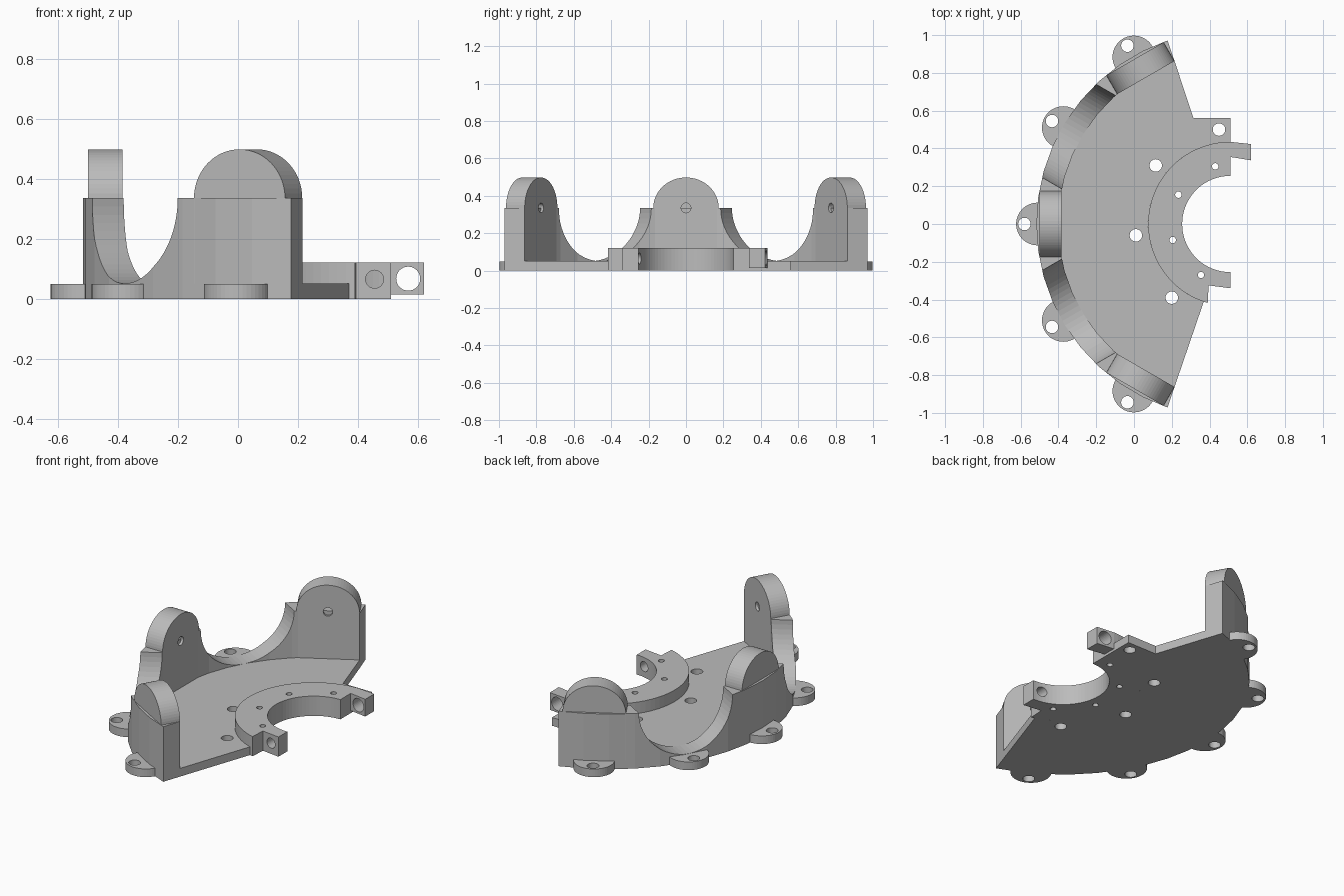
import bpy
from math import cos, sin, radians
from mathutils import Matrix, Vector

if "Cube" in bpy.data.objects:
    bpy.data.objects.remove(bpy.data.objects["Cube"])

grey = bpy.data.materials.new("plain grey")
grey.use_nodes = True
grey.diffuse_color = (0.5, 0.5, 0.5, 1)
grey.node_tree.nodes["Principled BSDF"].inputs["Base Color"].default_value = (0.5, 0.5, 0.5, 1)

# Shared dimensions
HUB = Vector((0.51, 0, 0))
PLATE, RING_TOP, SHOULDER = 0.05, 0.12, 0.335
BORE, RING_R, WALL_IN, WALL_OUT = 0.255, 0.435, 0.912, 1.027
END = 108.9
PADS = (120, 180, 240)
FLAT = Matrix.Identity(4)


def arc(r, a, b, n, c=HUB):
    """Points on an arc from angle a to angle b."""
    angles = [radians(a + (b - a) * i / n) for i in range(n + 1)]
    return [(c[0] + r * cos(t), c[1] + r * sin(t)) for t in angles]


def circle(r, c, n=32):
    return arc(r, 0, 360, n, c)[:-1]


def radial_frame(deg):
    """Local x is tangent, local y is up, local z points away from the hub."""
    out = Vector((cos(radians(deg)), sin(radians(deg)), 0))
    up = Vector((0, 0, 1))
    m = Matrix((up.cross(out), up, out)).transposed().to_4x4()
    m.translation = HUB
    return m


def polar(r, deg):
    return (HUB.x + r * cos(radians(deg)), r * sin(radians(deg)))


def prism(name, outline, lo, hi, frame=FLAT):
    """Extrude an outline from lo to hi along the frame's z axis."""
    n = len(outline)
    verts = [frame @ Vector((x, y, z)) for z in (lo, hi) for x, y in outline]
    faces = [tuple(reversed(range(n))), tuple(range(n, 2 * n))]
    faces += [(i, (i + 1) % n, (i + 1) % n + n, i + n) for i in range(n)]
    area = sum(outline[i - 1][0] * outline[i][1] - outline[i][0] * outline[i - 1][1] for i in range(n))
    if area < 0:
        faces = [f[::-1] for f in faces]
    mesh = bpy.data.meshes.new(name)
    mesh.from_pydata(verts, [], faces)
    mesh.materials.append(grey)
    obj = bpy.data.objects.new(name, mesh)
    bpy.context.collection.objects.link(obj)
    return obj


def combine(target, tool, operation):
    """Apply a boolean and discard the tool."""
    mod = target.modifiers.new("boolean", 'BOOLEAN')
    mod.operation, mod.solver, mod.object = operation, 'EXACT', tool
    bpy.context.view_layer.objects.active = target
    bpy.ops.object.modifier_apply(modifier=mod.name)
    bpy.data.objects.remove(tool)


def drill(target, r, centre, lo=-0.1, hi=0.3, frame=FLAT):
    combine(target, prism("drill", circle(r, centre), lo, hi, frame), 'DIFFERENCE')


# Floor plate with its square corner tab
floor = prism("base_plate",
              arc(WALL_IN, END, 360 - END, 18) + arc(RING_R, 360 - END, 90, 40)
              + [(0.51, 0.56), (0.315, 0.56)], 0, PLATE)
for spot in ((0.115, 0.31), (0.01, -0.06), (0.2, -0.39), (0.45, 0.5)):
    drill(floor, 0.033, spot)

# Rim wall with round scoops between the pads
wall = prism("rim_wall", arc(WALL_OUT, END, 360 - END, 18)
             + arc(WALL_IN, 360 - END, END, 18), 0, SHOULDER)
for deg in (150, 210):
    scoop = prism("scoop", circle(0.285, (0, SHOULDER), 64), 0.7, 1.2, radial_frame(deg))
    combine(wall, scoop, 'DIFFERENCE')

# Screw lugs around the foot of the wall
for deg in (120, 150, 180, 210, 240):
    combine(wall, prism("lug", circle(0.113, polar(1.021, deg), 48), 0, PLATE - 0.0005), 'UNION')
for deg in (120, 150, 180, 210, 240):
    drill(wall, 0.033, polar(1.09, deg), -0.1, PLATE + 0.005)

# Round-topped pads with blind holes on the inner faces
for name, deg in zip(("back_pad", "middle_pad", "front_pad"), PADS):
    frame = radial_frame(deg)
    outline = [(-0.175, PLATE), (0.175, PLATE)]
    outline += [(x, SHOULDER + (y - SHOULDER) * 0.93)
                for x, y in arc(0.175, 0, 180, 32, (0, SHOULDER))]
    pad = prism(name, outline, 0.895, 1.01, frame)
    drill(pad, 0.026, (0, SHOULDER), 0.8, 0.96, frame)

# Raised half ring around the bore, ending in a notched clamp block
ring = prism("half_ring", arc(RING_R, 90, 254, 40) + [(0.395, -0.325), (0.51, -0.34)]
             + arc(BORE, 270, 90, 40), 0, RING_TOP)
for spot in ((0.43, 0.305), (0.235, 0.155), (0.205, -0.085), (0.355, -0.27)):
    drill(ring, 0.017, spot)
cross = radial_frame(270)
cross.translation = (0, 0, 0)
drill(ring, 0.03, (0.455, 0.065), 0.15, 0.5, cross)

# Clamp ear on the other end of the ring
ear = prism("clamp_ear", [(0.51, 0.435), (0.51, 0.355), (0.62, 0.337), (0.62, 0.423)],
            0.015, RING_TOP)
drill(ear, 0.04, (0.567, 0.067), -0.6, -0.2, cross)
